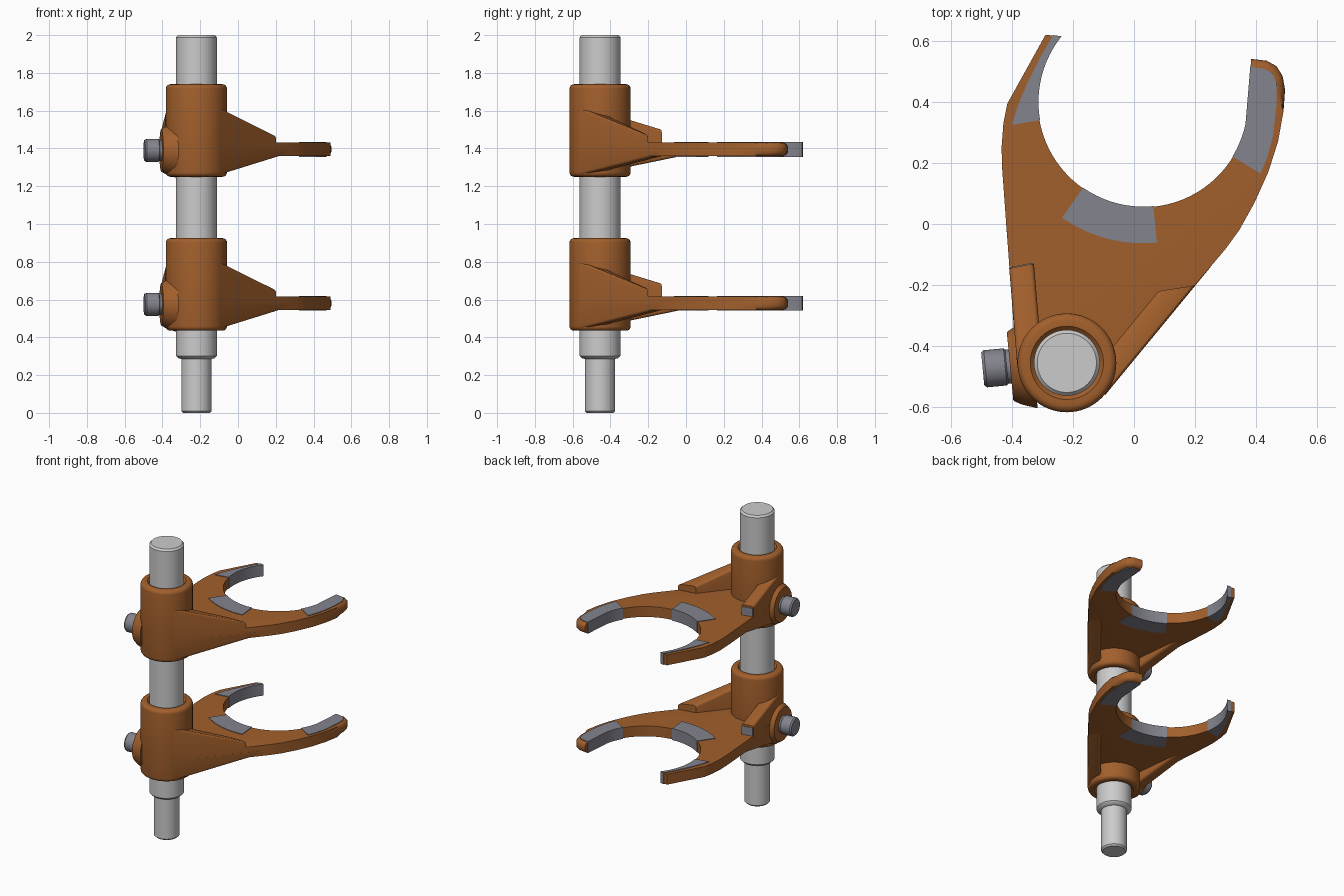
import bpy, bmesh
from math import radians, cos, sin, pi
from mathutils import Matrix, Vector

if "Cube" in bpy.data.objects:
    bpy.data.objects.remove(bpy.data.objects["Cube"])

STEP = 0.815                      # height between the two forks
AX, AY = -0.22, -0.455            # shaft axis
CX, CY, CR = 0.03, 0.40, 0.345    # fork mouth circle


def material(name, col):
    m = bpy.data.materials.new(name)
    m.diffuse_color = (*col, 1)
    m.use_nodes = True
    m.node_tree.nodes["Principled BSDF"].inputs["Base Color"].default_value = m.diffuse_color
    return m


BRONZE = material("bronze", (0.36, 0.115, 0.025))
STEEL = material("pad_steel", (0.23, 0.23, 0.27))


def add(name, bm, mat=None, offsets=(0, STEP)):
    """Turn a bmesh into one object per height offset."""
    bmesh.ops.recalc_face_normals(bm, faces=bm.faces)
    me = bpy.data.meshes.new(name)
    bm.to_mesh(me)
    bm.free()
    me.polygons.foreach_set("use_smooth", [True] * len(me.polygons))
    me.set_sharp_from_angle(angle=radians(32))
    if mat:
        me.materials.append(mat)
    for i, dz in enumerate(offsets):
        ob = bpy.data.objects.new(name if len(offsets) == 1 else
                                  ("lower_", "upper_")[i] + name, me)
        ob.location.z = dz
        bpy.context.collection.objects.link(ob)


def lathe(profile, matrix, closed=False, n=64):
    """Spin (radius, height) points round local z; closed joins last to first."""
    bm = bmesh.new()
    rings = [[bm.verts.new((r * cos(2 * pi * i / n), r * sin(2 * pi * i / n), z))
              for i in range(n)] for r, z in profile]
    pairs = list(zip(rings, rings[1:])) + ([(rings[-1], rings[0])] if closed else [])
    for a, b in pairs:
        for i in range(n):
            j = (i + 1) % n
            bm.faces.new((a[i], a[j], b[j], b[i]))
    if not closed:
        bm.faces.new(rings[0])
        bm.faces.new(rings[-1])
    bm.transform(matrix)
    return bm


def slab(outline, z0, z1, round_edges=(), radius=0.028):
    """Extrude an outline; round top and bottom along the listed edges."""
    bm = bmesh.new()
    lo = [bm.verts.new((x, y, z0)) for x, y in outline]
    hi = [bm.verts.new((x, y, z1)) for x, y in outline]
    n = len(outline)
    bm.faces.new(lo)
    bm.faces.new(hi)
    for i in range(n):
        j = (i + 1) % n
        bm.faces.new((lo[i], lo[j], hi[j], hi[i]))
    edges = [bm.edges.get((ring[i], ring[(i + 1) % n]))
             for i in round_edges for ring in (lo, hi)]
    if edges:
        bmesh.ops.bevel(bm, geom=edges, offset=radius, segments=4, profile=0.5,
                        affect='EDGES', clamp_overlap=False)
    return bm


def wedge(plan, heights, base=0.58):
    """Rib on a four-point plan with a sloping top (or bottom)."""
    bm = bmesh.new()
    lo = [bm.verts.new((x, y, base)) for x, y in plan]
    hi = [bm.verts.new((x, y, z)) for (x, y), z in zip(plan, heights)]
    bm.faces.new(lo)
    bm.faces.new(hi)
    for i in range(4):
        j = (i + 1) % 4
        bm.faces.new((lo[i], lo[j], hi[j], hi[i]))
    bmesh.ops.recalc_face_normals(bm, faces=bm.faces)
    edges = [bm.edges.get((hi[i], hi[(i + 1) % 4])) for i in (0, 2)]
    bmesh.ops.bevel(bm, geom=edges, offset=0.014, segments=3, profile=0.5,
                    affect='EDGES')
    return bm


def arc(a0, a1, r, n=24):
    ts = [radians(a0 + (a1 - a0) * i / n) for i in range(n + 1)]
    return [(CX + r * cos(t), CY + r * sin(t)) for t in ts]


def fillet(r, z, rad, up):
    """Quarter-round corner points for a lathe profile."""
    pts = [(r - rad + rad * cos(t), z + up * (rad * sin(t) - rad))
           for t in (pi / 2 * k / 4 for k in range(5))]
    return pts if up > 0 else pts[::-1]


# Stepped shaft
add("shaft", lathe([(0.07, 0), (0.08, 0.01), (0.08, 0.285), (0.097, 0.29),
                    (0.108, 0.302), (0.108, 1.988), (0.097, 2.0)],
                   Matrix.Translation((AX, AY, 0))), None, (0,))

# Hub with chamfered bore
hub = [(0.108, 0.447), (0.12, 0.435)] + fillet(0.162, 0.435, 0.024, -1) \
    + fillet(0.162, 0.925, 0.024, 1) + [(0.12, 0.925), (0.108, 0.913)]
add("hub", lathe(hub, Matrix.Translation((AX, AY, 0)), True), BRONZE)

# Fork plate, rounded along its outer edge
outer = [(-0.29, 0.62), (-0.415, 0.395), (-0.428, 0.33), (-0.434, 0.25),
         (-0.432, 0.18), (-0.388, -0.42), (-0.36, -0.52), (-0.22, -0.60),
         (-0.095, -0.558), (0.2, -0.2), (0.3, -0.082), (0.345, -0.02),
         (0.395, 0.07), (0.44, 0.17), (0.472, 0.27), (0.49, 0.37),
         (0.495, 0.44), (0.487, 0.485), (0.467, 0.517), (0.435, 0.535),
         (0.384, 0.541)]
add("fork_plate", slab(outer + arc(-12, -218.6, CR, 48), 0.545, 0.616,
                       range(8, 20)), BRONZE)

# Wear pads in the fork mouth
IN, Z0, Z1 = CR - 0.002, 0.541, 0.62
add("heel_pad", slab(arc(-125, -84.4, IN) + arc(-84.4, -125, 0.463), Z0, Z1), STEEL)
add("right_pad", slab(arc(-31.4, -12, IN, 10) +
                      [(0.381, 0.515), (0.425, 0.509), (0.453, 0.495), (0.468, 0.46),
                       (0.467, 0.39), (0.456, 0.29), (0.437, 0.22), (0.415, 0.165)],
                      Z0, Z1), STEEL)
add("left_pad", slab(arc(190, 141.2, IN) +
                     [(-0.265, 0.619), (-0.305, 0.55), (-0.35, 0.46),
                      (-0.38, 0.39), (-0.40, 0.325)], Z0, Z1), STEEL)

# Right rib: tapering above and below the plate, tangent to the hub
add("right_rib_top", wedge([(-0.094, -0.56), (0.201, -0.201), (0.08, -0.22),
                            (-0.15, -0.50)], (0.80, 0.655, 0.665, 0.80)), BRONZE)
add("right_rib_bottom", wedge([(-0.094, -0.56), (0.251, -0.141), (0.19, -0.09),
                               (-0.15, -0.50)], (0.445, 0.552, 0.552, 0.445)), BRONZE)

# Left rib: same idea along the left edge
add("left_rib_top", wedge([(-0.383, -0.46), (-0.409, -0.145), (-0.328, -0.13),
                           (-0.30, -0.46)], (0.785, 0.685, 0.685, 0.785)), BRONZE)
add("left_rib_bottom", wedge([(-0.383, -0.46), (-0.419, 0.0), (-0.35, 0.0),
                              (-0.30, -0.46)], (0.455, 0.55, 0.55, 0.455)), BRONZE)

# Ground face on the end of the left rib
add("left_rib_end", slab([(-0.405, -0.15), (-0.332, -0.137), (-0.332, -0.127),
                          (-0.405, -0.141)], 0.616, 0.672), STEEL)

# Bolt boss and locking bolt, pointing out to the left
aim = Vector((-0.995, -0.095, 0)).to_track_quat('Z', 'Y').to_matrix().to_4x4()
side = Matrix.Translation((AX, AY + 0.006, 0.575)) @ aim
add("bolt_boss", lathe([(0.145, 0.11), (0.128, 0.16), (0.117, 0.18), (0.112, 0.187)],
                       side), BRONZE)
add("locking_bolt", lathe([(0.056, 0.13), (0.056, 0.198), (0.061, 0.203),
                           (0.061, 0.268), (0.054, 0.277)], side), STEEL)
